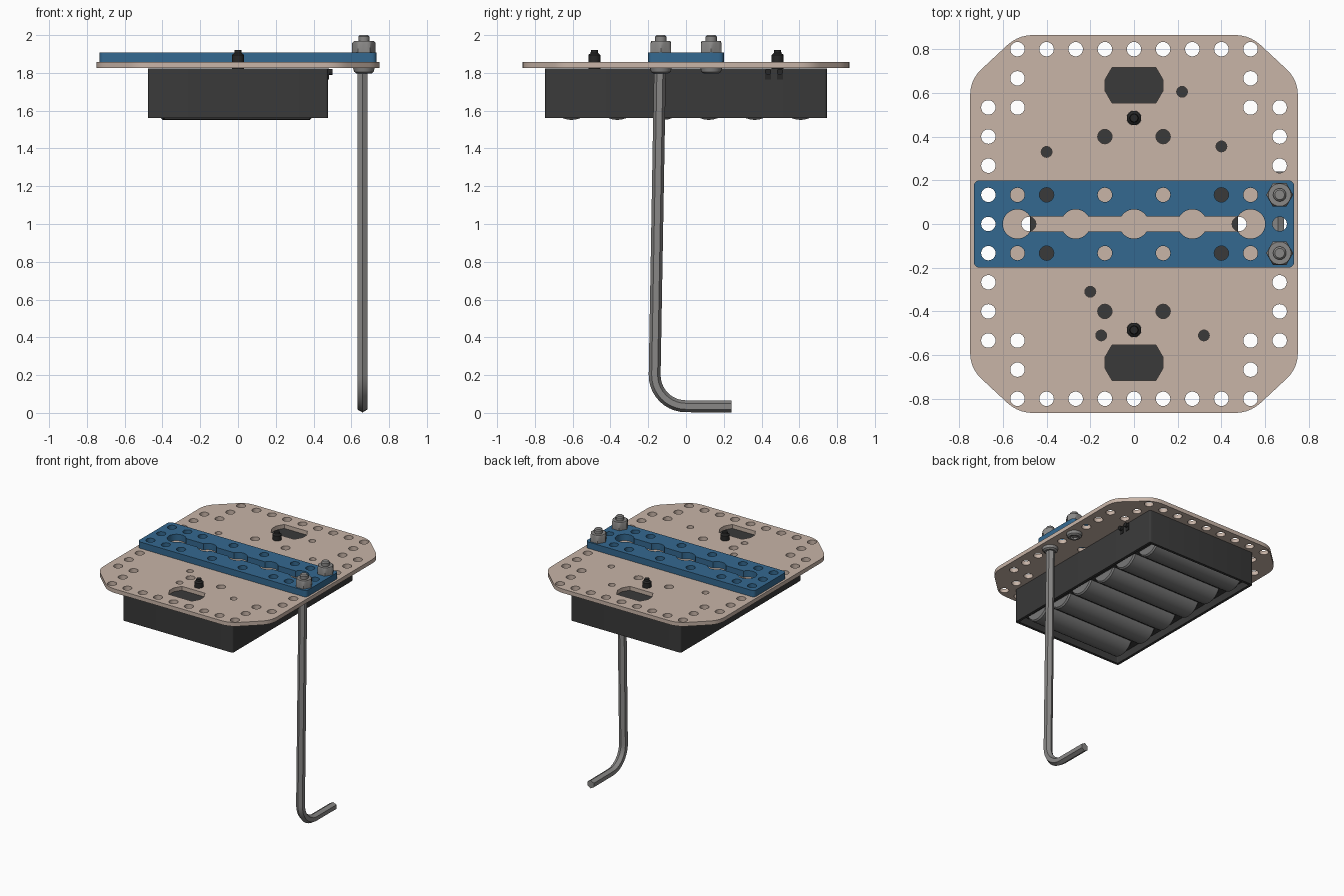
import bpy, bmesh
from math import sin, cos, pi, asin, radians
from mathutils import Vector

if "Cube" in bpy.data.objects:
    bpy.data.objects.remove(bpy.data.objects["Cube"])


def material(name, rgb):
    m = bpy.data.materials.new(name)
    m.diffuse_color = (*rgb, 1)
    m.use_nodes = True
    m.node_tree.nodes["Principled BSDF"].inputs["Base Color"].default_value = m.diffuse_color
    return m


TAN = material("tan plate", (0.58, 0.46, 0.39))
BLUE = material("blue anodised", (0.034, 0.14, 0.28))
DARK = material("dark plastic", (0.042, 0.042, 0.042))
BLACK = material("black steel", (0.02, 0.02, 0.02))
STEEL = material("grey steel", (0.25, 0.245, 0.24))
CELL = material("cell grey", (0.19, 0.19, 0.19))
P = 2 / 15  # hole pitch


def finish(name, bm, mat, angle=35):
    bmesh.ops.remove_doubles(bm, verts=bm.verts, dist=1e-5)
    bmesh.ops.recalc_face_normals(bm, faces=bm.faces)
    me = bpy.data.meshes.new(name)
    bm.to_mesh(me)
    bm.free()
    me.materials.clear()
    me.materials.append(mat)
    ob = bpy.data.objects.new(name, me)
    bpy.context.collection.objects.link(ob)
    bpy.ops.object.select_all(action='DESELECT')
    ob.select_set(True)
    bpy.context.view_layer.objects.active = ob
    bpy.ops.object.shade_smooth_by_angle(angle=radians(angle))
    return ob


def arc(cx, cy, r, a0, a1, n):
    return [(cx + r * cos(a0 + (a1 - a0) * i / n), cy + r * sin(a0 + (a1 - a0) * i / n))
            for i in range(n + 1)]


def circle(x, y, r=0.033, n=24):
    return arc(x, y, r, 0, 2 * pi, n)[:-1]


def rounded(pts, d, n=5):
    """Round each corner of a polygon, starting d away from it."""
    out = []
    for i, p in enumerate(pts):
        p, a, b = Vector(p), Vector(pts[i - 1]), Vector(pts[(i + 1) % len(pts)])
        s, e = p + (a - p).normalized() * d, p + (b - p).normalized() * d
        for k in range(n + 1):
            t = k / n
            out.append(tuple(s * (1 - t) ** 2 + p * 2 * t * (1 - t) + e * t * t))
    return out


def sheet(name, loops, z0, z1, mat):
    """Flat plate from an outline and hole loops."""
    cu = bpy.data.curves.new(name, 'CURVE')
    cu.dimensions, cu.fill_mode, cu.extrude = '2D', 'BOTH', (z1 - z0) / 2
    for loop in loops:
        sp = cu.splines.new('POLY')
        sp.points.add(len(loop) - 1)
        for q, (x, y) in zip(sp.points, loop):
            q.co = (x, y, 0, 1)
        sp.use_cyclic_u = True
    tmp = bpy.data.objects.new(name + "_curve", cu)
    bpy.context.collection.objects.link(tmp)
    dg = bpy.context.evaluated_depsgraph_get()
    me = bpy.data.meshes.new_from_object(tmp.evaluated_get(dg))
    bm = bmesh.new()
    bm.from_mesh(me)
    bpy.data.objects.remove(tmp)
    bpy.data.curves.remove(cu)
    bpy.data.meshes.remove(me)
    bmesh.ops.translate(bm, verts=bm.verts, vec=(0, 0, (z0 + z1) / 2))
    return finish(name, bm, mat)


def skin(bm, rings):
    """Join equal rings of points and cap both ends."""
    rings = [[bm.verts.new(p) for p in r] for r in rings]
    n = len(rings[0])
    for a, b in zip(rings, rings[1:]):
        for i in range(n):
            bm.faces.new((a[i], a[(i + 1) % n], b[(i + 1) % n], b[i]))
    bm.faces.new(rings[0])
    bm.faces.new(rings[-1])


def turned(name, profile, at, mat, n=24, axis='Z'):
    """Stack of (radius, height, is_hex) rings along z or x."""
    rings = []
    for r, h, is_hex in profile:
        ring = []
        for i in range(n):
            a = 2 * pi * i / n
            k = r * cos(pi / 6) / cos(a % (pi / 3) - pi / 6) if is_hex else r
            v = (k * cos(a), k * sin(a), h) if axis == 'Z' else (h, k * cos(a), k * sin(a))
            ring.append(Vector(v) + Vector(at))
        rings.append(ring)
    bm = bmesh.new()
    skin(bm, rings)
    return finish(name, bm, mat)


def block(name, lo, hi, mat):
    bm = bmesh.new()
    skin(bm, [[(lo[0], lo[1], z), (hi[0], lo[1], z), (hi[0], hi[1], z), (lo[0], hi[1], z)]
              for z in (lo[2], hi[2])])
    return finish(name, bm, mat)


# Base plate with chamfered corners and hole pattern
outline = rounded([(0.53, -0.865), (0.75, -0.66), (0.75, 0.66), (0.53, 0.865),
                   (-0.53, 0.865), (-0.75, 0.66), (-0.75, -0.66), (-0.53, -0.865)], 0.07)
holes = [circle(i * P, s * 6 * P) for i in range(-4, 5) for s in (-1, 1)]
for sx in (-1, 1):
    holes += [circle(sx * 5 * P, j * P) for j in range(-4, 5)]
    holes.append(circle(sx * 0.482, 0))
    for sy in (-1, 1):
        holes += [circle(sx * x * P, sy * y * P) for x, y in ((4, 5), (4, 4), (1, 3), (3, 1))]
holes += [circle(x, y, 0.025, 16) for x, y in ((0.22, 0.605), (-0.4, 0.33), (0.4, 0.355),
                                               (-0.2, -0.31), (-0.15, -0.51), (0.32, -0.51))]
for sy in (-1, 1):
    c = sy * 0.635
    holes.append([(-0.1, c - 0.082), (0.1, c - 0.082), (0.133, c - 0.025), (0.133, c + 0.025),
                  (0.1, c + 0.082), (-0.1, c + 0.082), (-0.133, c + 0.025), (-0.133, c - 0.025)])
    holes.append(circle(0, sy * 0.485))
sheet("base_plate", [outline] + holes, 1.826, 1.857, TAN)

# Blue beam with keyhole slot
R = 0.067
a = asin(0.035 / R)
slot = arc(4 * P, 0, R, a - pi, pi - a, 24)
for i in (2, 0, -2):
    slot += arc(i * P, 0, R, a, pi - a, 12)
slot += arc(-4 * P, 0, R, a, 2 * pi - a, 24)
for i in (-2, 0, 2):
    slot += arc(i * P, 0, R, pi + a, 2 * pi - a, 12)
beam_holes = [circle(s * x * P, y * P) for s in (-1, 1) for x in (5, 4, 3, 1) for y in (-1, 1)]
beam_holes += [circle(s * 5 * P, 0) for s in (-1, 1)]
beam_outline = rounded([(-0.733, -0.2), (0.733, -0.2), (0.733, 0.2), (-0.733, 0.2)], 0.03)
sheet("beam", [beam_outline, slot] + beam_holes, 1.857, 1.907, BLUE)

# Battery tray, open underneath
bm = bmesh.new()
X, Y = 0.477, 0.746
skin(bm, [[(*p, z) for p in rounded([(-x, -y), (x, -y), (x, y), (-x, y)], d, 3)]
          for x, y, d, z in ((X - .02, Y - .02, .01, 1.62), (X - .02, Y - .02, .01, 1.562),
                             (X, Y, .015, 1.562), (X, Y, .015, 1.824))])
finish("battery_tray", bm, DARK)

# Six cells side by side, alternating direction
for i in range(6):
    s = 1 if i % 2 else -1
    r = 0.119
    prof = [(r - .01, -.4, 0), (r, -.39, 0), (r, .38, 0), (r - .01, .39, 0),
            (.045, .39, 0), (.045, .425, 0)]
    turned("battery_cell", [(q, s * h, f) for q, h, f in prof],
           (-0.01, (i - 2.5) * 0.2425, 1.67), CELL, 32, 'X')

# Wire outlets on the side of the tray
for y in (0.435, 0.497):
    turned("wire_stub", [(.016, .46, 0), (.016, .5, 0)], (0, y, 1.805), BLACK, 12, 'X')
    block("wire_slot", (0.47, y - .016, 1.765), (0.481, y + .016, 1.822), BLACK)

# Black tray screws through the plate
for s in (-1, 1):
    turned("tray_screw", [(.032, 1.82, 0), (.032, 1.895, 0), (.02, 1.905, 0), (.018, 1.92, 0)],
           (0, s * 0.485, 0), BLACK)

# Bolts with nuts on top and socket button heads underneath
for s in (-1, 1):
    at = (5 * P, s * P, 0)
    turned("nut", [(.062, 1.907, 1), (.062, 1.958, 1), (.052, 1.968, 0)], at, STEEL)
    turned("bolt", [(.03, 1.812, 1), (.03, 1.797, 1), (.04, 1.797, 0), (.052, 1.806, 0),
                    (.057, 1.826, 0), (.03, 1.826, 0), (.03, 1.992, 0), (.022, 2.0, 0)], at, STEEL)

# Hex key: long leg, bend and short leg
R = 0.165
top, low = Vector((-0.138, 1.815)), Vector((-0.166, 0.2))
path = [top, low]
path += [Vector(p) for p in arc(low.x + R, 0.2, R, pi, 1.5 * pi, 10)[1:]]
path.append(Vector((0.24, 0.034)))
rings = []
for i, p in enumerate(path):
    t = (path[min(i + 1, len(path) - 1)] - path[max(i - 1, 0)]).normalized()
    nrm = Vector((-t.y, t.x))
    ring = []
    for k in range(6):
        b = k * pi / 3
        q = p + nrm * 0.0315 * cos(b)
        ring.append((0.659 + 0.0315 * sin(b), q.x, q.y))
    rings.append(ring)
bm = bmesh.new()
skin(bm, rings)
finish("hex_key", bm, STEEL)
